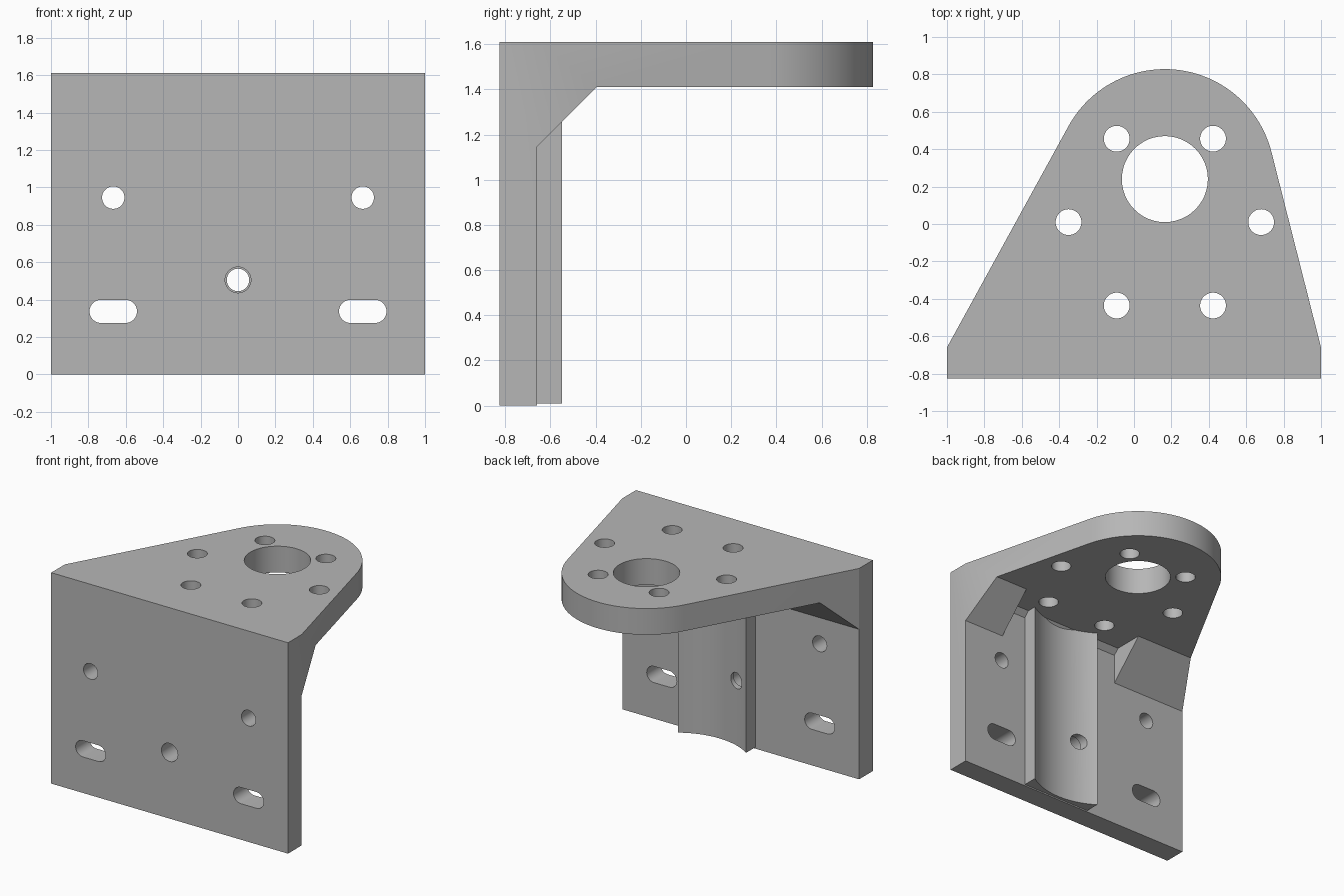
import bpy, bmesh, math
from mathutils import Vector, Matrix

if "Cube" in bpy.data.objects:
    bpy.data.objects.remove(bpy.data.objects["Cube"], do_unlink=True)

# Single painted metal colour
metal = bpy.data.materials.new("grey_metal")
metal.use_nodes = True
metal.diffuse_color = (0.47, 0.47, 0.47, 1)
metal.node_tree.nodes["Principled BSDF"].inputs["Base Color"].default_value = (0.47, 0.47, 0.47, 1)

# Local (u, v, w) axes mapped to the world for each extrusion direction
AXES = {
    "z": lambda u, v, w: (u, v, w),
    "y": lambda u, v, w: (u, w, v),
    "x": lambda u, v, w: (w, u, v),
}


def prism(name, profile, low, high, axis="z"):
    """Extrude a 2D profile between two positions along an axis."""
    to_world = AXES[axis]
    bm = bmesh.new()
    rings = [[bm.verts.new(to_world(u, v, w)) for u, v in profile] for w in (low, high)]
    bm.faces.new(rings[0])
    bm.faces.new(rings[1])
    n = len(profile)
    for i in range(n):
        j = (i + 1) % n
        bm.faces.new((rings[0][i], rings[0][j], rings[1][j], rings[1][i]))
    bmesh.ops.recalc_face_normals(bm, faces=bm.faces)
    mesh = bpy.data.meshes.new(name)
    bm.to_mesh(mesh)
    bm.free()
    mesh.materials.append(metal)
    obj = bpy.data.objects.new(name, mesh)
    bpy.context.collection.objects.link(obj)
    return obj


def arc(cx, cy, r, start, end, steps):
    return [(cx + r * math.cos(start + (end - start) * i / steps),
             cy + r * math.sin(start + (end - start) * i / steps)) for i in range(steps + 1)]


def circle(cx, cy, r):
    return arc(cx, cy, r, 0, math.tau, 48)[:-1]


def combine(target, tool, operation="DIFFERENCE"):
    """Apply a boolean and discard the tool."""
    mod = target.modifiers.new("shape", "BOOLEAN")
    mod.operation = operation
    mod.solver = "EXACT"
    mod.object = tool
    tool.hide_render = True
    bpy.context.view_layer.objects.active = target
    bpy.ops.object.modifier_apply(modifier=mod.name)
    bpy.data.objects.remove(tool, do_unlink=True)


FRONT, WALL, NOSE = -0.825, -0.66, 0.24
TOP, UNDER = 1.61, 1.41
CX, RADIUS = 0.165, 0.588


def tangent_angle(x, y, side):
    """Angle on the nose circle where a line from (x, y) touches it."""
    d = Vector((x - CX, y - NOSE))
    return math.atan2(d.y, d.x) + side * math.acos(RADIUS / d.length)


# Bracket body: the tapered plan outline, extruded to full height
start = tangent_angle(1, WALL, 1)
end = tangent_angle(-1, WALL, -1) % math.tau
outline = [(-1, WALL), (-1, FRONT), (1, FRONT), (1, WALL)] + arc(CX, NOSE, RADIUS, start, end, 56)
bracket = prism("angle_bracket", outline, 0, TOP)

# Space under the shelf, leaving a sloped gusset along the corner
combine(bracket, prism("under_cutter", [(WALL, -0.5), (WALL, 1.145), (-0.395, UNDER),
                                        (1.5, UNDER), (1.5, -0.5)], -1.5, 1.5, "x"))
# Gap between the two gussets, leaving a small corner bevel
combine(bracket, prism("gap_cutter", [(WALL, 1), (WALL, 1.37), (-0.62, UNDER),
                                      (-0.3, UNDER), (-0.3, 1)], -0.373, 0.66, "x"))

# Boss behind the wall with a concave rear face
half, back, curve = 0.288, -0.55, 0.52
spread = math.asin(half / curve)
hollow = arc(CX, back + curve * math.cos(spread), curve,
             -math.pi / 2 - spread, -math.pi / 2 + spread, 32)
boss = prism("concave_boss", [(CX + half, -0.74), (CX - half, -0.74)] + hollow, 0.01, 1.5)
combine(bracket, boss, "UNION")

# Shelf holes: large bore and a ring of six
combine(bracket, prism("bore_cutter", circle(CX, NOSE, 0.23), 1.2, 1.8))
for k in range(6):
    a = k * math.pi / 3
    combine(bracket, prism("ring_hole_cutter",
                           circle(CX + 0.515 * math.cos(a), 0.01 + 0.515 * math.sin(a), 0.069),
                           1.2, 1.8))

# Wall holes: round holes above, slots below
for side in (-1, 1):
    x = side * 0.667
    combine(bracket, prism("wall_hole_cutter", circle(x, 0.945, 0.06), -1, -0.5, "y"))
    slot = (arc(x + 0.065, 0.337, 0.062, -math.pi / 2, math.pi / 2, 20)
            + arc(x - 0.065, 0.337, 0.062, math.pi / 2, 1.5 * math.pi, 20))
    combine(bracket, prism("slot_cutter", slot, -1, -0.5, "y"))

# Stepped centre hole through wall and boss
combine(bracket, prism("centre_hole_cutter", circle(0, 0.505, 0.06), -1, -0.4, "y"))
combine(bracket, prism("counterbore_cutter", circle(0, 0.505, 0.069), -1, WALL, "y"))

# Smooth curved walls, crisp edges
bpy.ops.object.select_all(action="DESELECT")
bracket.select_set(True)
bpy.context.view_layer.objects.active = bracket
bpy.ops.object.shade_smooth_by_angle(angle=math.radians(25))
